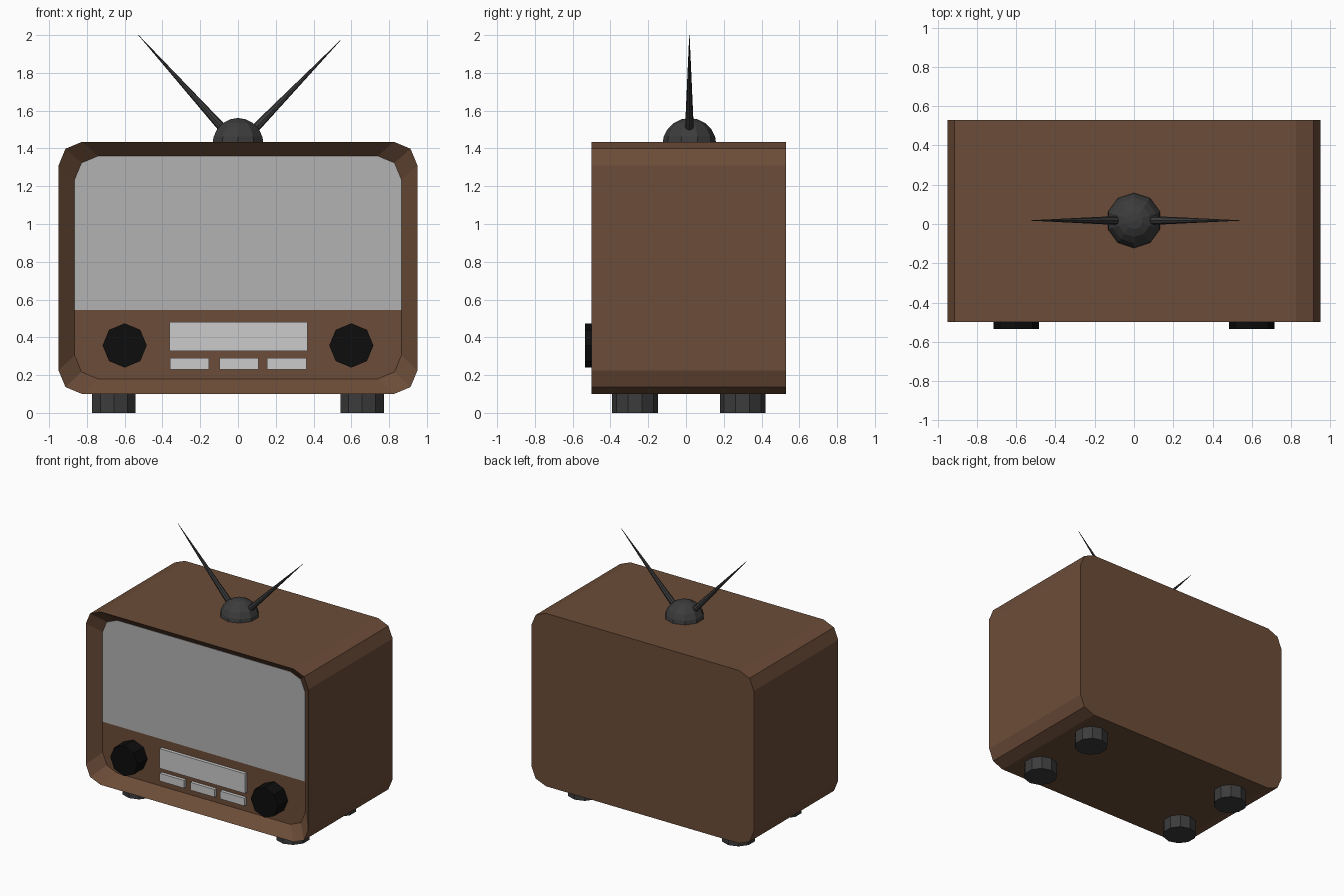
import bpy, bmesh
from math import sin, cos, pi
from mathutils import Vector, Matrix

if "Cube" in bpy.data.objects:
    bpy.data.objects.remove(bpy.data.objects["Cube"])


def material(name, rgb):
    m = bpy.data.materials.new(name)
    m.diffuse_color = (*rgb, 1)
    m.use_nodes = True
    m.node_tree.nodes["Principled BSDF"].inputs["Base Color"].default_value = m.diffuse_color
    return m


WOOD = material("brown_wood", (0.15, 0.073, 0.04))
DARK = material("dark_plastic", (0.045, 0.045, 0.045))
BLACK = material("black_plastic", (0.004, 0.004, 0.004))
GLASS = material("screen_grey", (0.45, 0.45, 0.45))
LIGHT = material("light_grey", (0.6, 0.6, 0.6))


def finish(name, bm, mat):
    bmesh.ops.recalc_face_normals(bm, faces=bm.faces)
    mesh = bpy.data.meshes.new(name)
    bm.to_mesh(mesh)
    bm.free()
    mesh.materials.append(mat)
    ob = bpy.data.objects.new(name, mesh)
    bpy.context.collection.objects.link(ob)
    return ob


def rounded(hx, z0, z1, r=0.125, bottom=True):
    """Rectangle outline with two-segment round corners."""
    pts = []
    for i, (sx, top) in enumerate([(1, 1), (-1, 1), (-1, 0), (1, 0)]):
        if not top and not bottom:
            pts.append((sx * hx, z0))
            continue
        cx, cz = sx * (hx - r), (z1 - r if top else z0 + r)
        for k in range(3):
            a = i * pi / 2 + k * pi / 4
            pts.append((cx + r * cos(a), cz + r * sin(a)))
    return pts


def loft(name, sections, mat):
    """Join (y, outline) sections front to back and cap both ends."""
    bm = bmesh.new()
    rings = [[bm.verts.new((x, y, z)) for x, z in pts] for y, pts in sections]
    for a, b in zip(rings, rings[1:]):
        n = len(a)
        for i in range(n):
            j = (i + 1) % n
            bm.faces.new((a[i], a[j], b[j], b[i]))
    bm.faces.new(rings[0])
    bm.faces.new(rings[-1])
    return finish(name, bm, mat)


def rod(name, p0, p1, r0, r1, sides, mat, turn=0.0):
    """Cylinder or cone running from p0 to p1."""
    p0, p1 = Vector(p0), Vector(p1)
    d = p1 - p0
    m = (Matrix.Translation((p0 + p1) / 2)
         @ d.to_track_quat('Z', 'Y').to_matrix().to_4x4()
         @ Matrix.Rotation(turn, 4, 'Z'))
    bm = bmesh.new()
    bmesh.ops.create_cone(bm, cap_ends=True, segments=sides, radius1=r0,
                          radius2=r1, depth=d.length, matrix=m)
    return finish(name, bm, mat)


def plate(name, x0, x1, z0, z1, mat, thick=0.025):
    outline = [(x0, z0), (x1, z0), (x1, z1), (x0, z1)]
    return loft(name, [(PANEL - thick, outline), (PANEL + 0.01, outline)], mat)


PANEL = -0.415  # y of the recessed front panel

# Cabinet with a sloped rim leading into the recessed front
outer = rounded(0.95, 0.10, 1.435)
inner = rounded(0.865, 0.18, 1.36)
loft("cabinet", [(PANEL, inner), (-0.50, outer), (0.53, outer)], WOOD)

# Screen
glass = rounded(0.865, 0.545, 1.36, bottom=False)
loft("screen", [(PANEL - 0.003, glass), (PANEL + 0.01, glass)], GLASS)

# Display and push buttons
plate("display", -0.363, 0.367, 0.328, 0.48, LIGHT)
for i, x in enumerate((-0.257, 0.005, 0.258)):
    plate(f"button_{i + 1}", x - 0.104, x + 0.104, 0.23, 0.29, LIGHT)

# Knobs and feet
for side, s in (("left", -1), ("right", 1)):
    rod(f"{side}_knob", (s * 0.60, PANEL + 0.01, 0.357), (s * 0.60, -0.535, 0.357),
        0.117, 0.117, 8, BLACK)
    for end, y in (("front", -0.27), ("back", 0.30)):
        rod(f"{end}_{side}_foot", (s * 0.657, y, 0), (s * 0.657, y, 0.115),
            0.121, 0.121, 10, DARK)

# Antenna base: upper half of a faceted ball
bm = bmesh.new()
bmesh.ops.create_uvsphere(bm, u_segments=10, v_segments=10, radius=0.143,
                          matrix=Matrix.Translation((0, 0.018, 1.418)))
bmesh.ops.delete(bm, geom=[v for v in bm.verts if v.co.z < 1.41], context='VERTS')
finish("antenna_base", bm, DARK)

# Antenna rods
rod("left_antenna", (-0.085, 0.018, 1.51), (-0.527, 0.018, 2.0), 0.023, 0.001, 8, DARK)
rod("right_antenna", (0.085, 0.018, 1.50), (0.542, 0.018, 1.972), 0.023, 0.001, 8, DARK)
